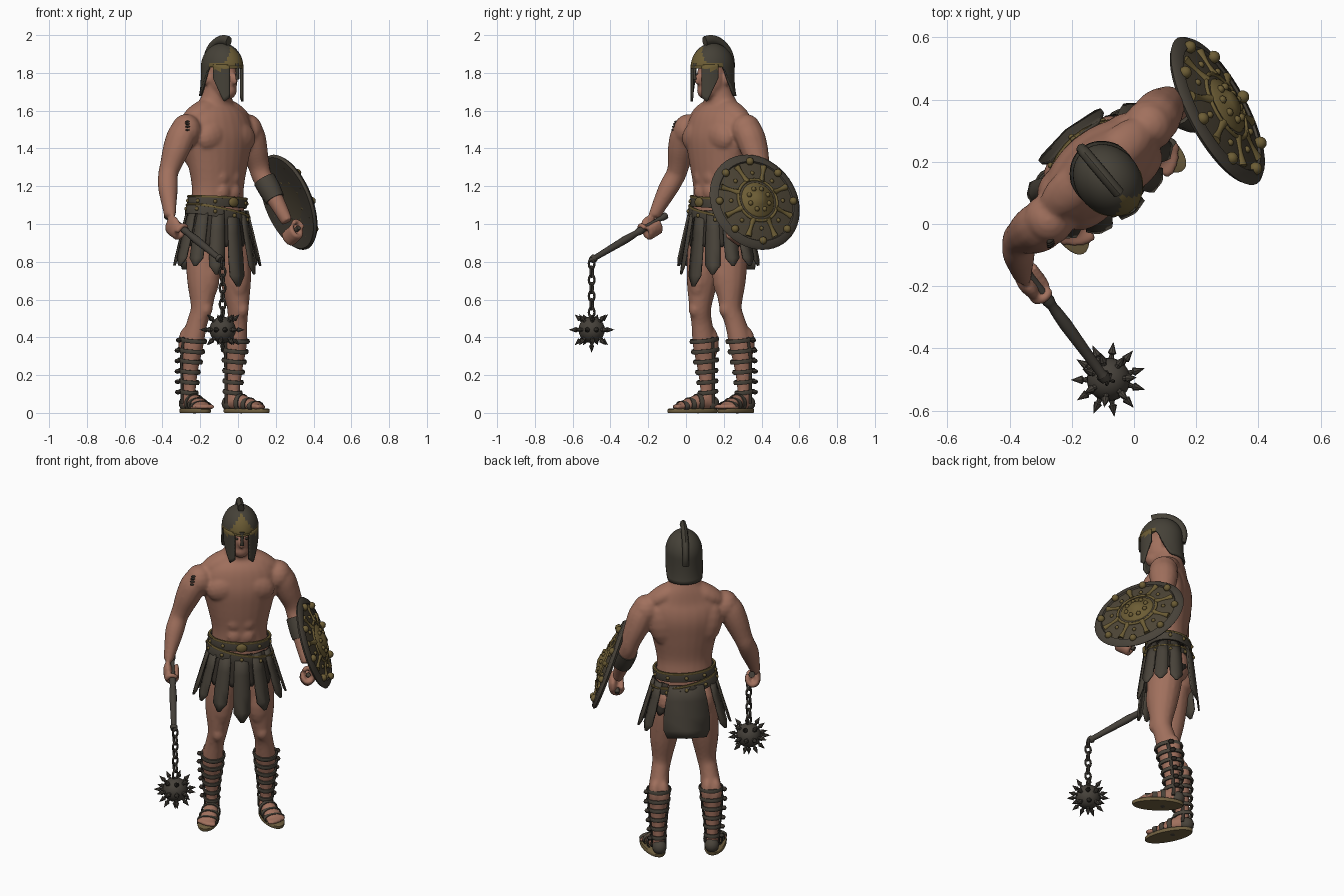
import bpy, bmesh
from math import sin, cos, pi, radians
from mathutils import Matrix, Vector
if "Cube" in bpy.data.objects:
    bpy.data.objects.remove(bpy.data.objects["Cube"])
# The figure is modelled facing -y, then turned and placed
MOVE, ROT = Matrix.Translation, Matrix.Rotation
STAND = MOVE((-.1, .16, 0)) @ ROT(radians(40), 4, 'Z')

def material(name, *rgb):
    m = bpy.data.materials.new(name)
    m.use_nodes = True
    m.diffuse_color = m.node_tree.nodes["Principled BSDF"].inputs["Base Color"].default_value = (*rgb, 1)
    return m
SKIN, LEATHER = material("skin", .355, .163, .11), material("leather", .066, .056, .042)
DARK, BRONZE = material("dark_leather", .038, .031, .024), material("bronze", .15, .108, .035)
STEEL, HELM = material("dark_steel", .06, .052, .042), material("helmet_metal", .06, .053, .039)
SOLE, SHIELD = material("sole_tan", .16, .115, .05), material("shield_brown", .075, .06, .037)

def emit(name, bm, *mats, rule=lambda c: 0, thick=0, angle=50):
    bmesh.ops.remove_doubles(bm, verts=bm.verts, dist=1e-5)
    bmesh.ops.recalc_face_normals(bm, faces=bm.faces)
    for f in bm.faces:
        f.material_index = rule(f.calc_center_median())
    bm.transform(STAND)
    me = bpy.data.meshes.new(name)
    bm.to_mesh(me)
    for m in mats:
        me.materials.append(m)
    ob = bpy.data.objects.new(name, me)
    bpy.context.collection.objects.link(ob)
    if thick:
        mod = ob.modifiers.new("thickness", 'SOLIDIFY')
        mod.thickness, mod.offset = thick, 0
    bpy.ops.object.select_all(action='DESELECT')
    ob.select_set(True)
    bpy.context.view_layer.objects.active = ob
    bpy.ops.object.shade_smooth_by_angle(angle=radians(angle))
    return ob

def bridge(bm, rows, closed=False, wrap=True):
    n = len(rows[0])
    for a, b in list(zip(rows, rows[1:])) + ([(rows[-1], rows[0])] if closed else []):
        for i in range(n if wrap else n - 1):
            bm.faces.new((a[i], a[(i + 1) % n], b[(i + 1) % n], b[i]))

def lathe(bm, prof, n=24, mat=Matrix(), closed=False):
    ring = [2 * pi * i / n for i in range(n)]
    bridge(bm, [[bm.verts.new(mat @ Vector((r * cos(a), r * sin(a), z))) for a in ring] for r, z in prof], closed)

def loft(bm, secs, n=14, ref=(1, 0, 0), sub=4):
    """Tube through (x, y, z, rx, ry) sections, smoothed between them."""
    s, fine, ref, rows = [secs[0], *secs, secs[-1]], [], Vector(ref), []
    for i in range(1, len(s) - 2):
        for t in [k / sub for k in range(sub)]:
            fine.append([.5 * (2 * b + (c - a) * t + (2 * a - 5 * b + 4 * c - d) * t * t
                               + (3 * b - a - 3 * c + d) * t ** 3) for a, b, c, d in zip(*s[i - 1:i + 3])])
    fine.append(secs[-1])
    pts = [Vector(q[:3]) for q in fine]
    for i, q in enumerate(fine):
        t = (pts[min(i + 1, len(pts) - 1)] - pts[max(i - 1, 0)]).normalized()
        x = (ref - t * t.dot(ref)).normalized()
        rows.append([bm.verts.new(pts[i] + x * q[3] * cos(a) + t.cross(x) * q[4] * sin(a))
                     for a in [2 * pi * k / n for k in range(n)]])
    bridge(bm, rows)
    bm.faces.new(rows[0])
    bm.faces.new(rows[-1])

def ball(bm, c, r, rot=Matrix(), seg=16):
    r = r if isinstance(r, tuple) else (r, r, r)
    bmesh.ops.create_uvsphere(bm, u_segments=seg, v_segments=seg // 2, radius=1,
                              matrix=MOVE(c) @ rot @ Matrix.Diagonal((*r, 1)))

def aim(loc, d):
    return MOVE(loc) @ Vector(d).to_track_quat('Z', 'Y').to_matrix().to_4x4()

def band(bm, mat, rx, ry, h, t=.01):
    k = t / rx
    lathe(bm, [(.96, -h), (1 + k * .6, -h), (1 + k, 0), (1 + k * .6, h), (.96, h)], 32,
          mat @ Matrix.Diagonal((rx, ry, 1, 1)), closed=True)

def surf(bm, f, nu, nv):
    bridge(bm, [[bm.verts.new(f(i / nu, j / nv)) for i in range(nu + 1)] for j in range(nv + 1)], wrap=False)

# Key positions
RIGHT_HAND, LEFT_HAND = Vector((-.395, -.115, .98)), Vector((.368, -.165, .95))
TAIL, TIP = Vector((-.384, -.025, 1.045)), Vector((-.417, -.512, .81))
HAFT, GRIP = (TIP - TAIL).normalized(), Vector((0, -.85, .5)).normalized()
LEG = [(.085, .02, 1, .085, .1), (.1, .01, .85, .092, .1), (.115, 0, .7, .08, .086), (.125, -.005, .56, .056, .062),
       (.138, .015, .48, .052, .058), (.15, .045, .36, .058, .066), (.153, .06, .22, .042, .047),
       (.152, .068, .1, .033, .04), (.152, .065, .04, .035, .04)]

def leg_at(z):
    a, b = next((a, b) for a, b in zip(LEG, LEG[1:]) if b[2] <= z <= a[2])
    return [p + (q - p) * (a[2] - z) / (a[2] - b[2]) for p, q in zip(a, b)]

# Body: overlapping muscle forms fused into one skin
bm = bmesh.new()
loft(bm, [(0, .02, .92, .11, .09), (0, .015, 1, .165, .112), (0, .015, 1.1, .16, .11), (0, .01, 1.2, .157, .107),
          (0, .01, 1.33, .184, .124), (0, .012, 1.45, .214, .134), (0, .015, 1.54, .205, .118),
          (0, .025, 1.61, .145, .09), (0, .02, 1.66, .09, .078), (0, 0, 1.75, .066, .07)], n=24)
for c, r in (((0, -.03, 1.77), (.074, .09, .115)), ((0, -.065, 1.705), (.052, .054, .048)),
             ((0, -.124, 1.765), (.016, .024, .032)), ((-.228, 0, 1.495), (.08, .084, .088)),
             ((.216, .025, 1.495), (.08, .084, .088))):
    ball(bm, c, r)
for s in (-1, 1):
    ball(bm, (s * .088, -.06, 1.465), (.108, .056, .08), ROT(s * .3, 4, 'Y'))     # chest
    ball(bm, (s * .125, .06, 1.42), (.085, .062, .14), ROT(s * .2, 4, 'Y'))       # back
    ball(bm, (s * .11, .025, 1.59), (.135, .072, .055), ROT(s * .5, 4, 'Y'))      # shoulder slope
    ball(bm, (s * .08, .08, .95), (.085, .07, .095))                              # seat
    ball(bm, (s * .08, .012, 1.77), (.014, .024, .034))                           # ear
    for z in (1.17, 1.25, 1.33):
        ball(bm, (s * .037, -.086, z), (.038, .02, .042))                         # abdomen
    loft(bm, [(s * x, *q) for x, *q in LEG])
    ball(bm, (s * .105, -.045, .73), (.06, .05, .13))
    ball(bm, (s * .125, -.045, .55), (.035, .03, .045))
    for side in (-1, 1):
        ball(bm, (s * .148 + side * .024, .07, .37), (.036, .045, .085))          # calf
    loft(bm, [(s * .147, .1, .045, .035, .03), (s * .155, .05, .06, .04, .045),
              (s * .17, -.02, .05, .047, .038), (s * .19, -.085, .036, .052, .022)])
    for i in range(5):
        ball(bm, (s * (.157 + i * .02), -.118 + i * i * .003, .032), (.013, .032, .016))
loft(bm, [(-.19, 0, 1.53, .05, .06), (-.25, 0, 1.48, .074, .08), (-.29, .005, 1.4, .07, .077),
          (-.325, .012, 1.31, .056, .06), (-.345, .01, 1.26, .052, .055), (-.37, -.02, 1.19, .053, .053),
          (-.395, -.06, 1.1, .038, .042), (-.41, -.085, 1.04, .028, .036)])
loft(bm, [(.18, .02, 1.53, .05, .06), (.235, .027, 1.48, .074, .08), (.27, .035, 1.4, .07, .077),
          (.305, .038, 1.31, .056, .06), (.318, .025, 1.25, .052, .055), (.335, -.02, 1.18, .051, .051),
          (.355, -.09, 1.07, .038, .04), (.365, -.125, 1.01, .028, .035)])
# Fists: palm, fingers and thumb curl round the held bars
for s, c, d in ((-1, RIGHT_HAND, HAFT), (1, LEFT_HAND, GRIP)):
    u = Vector((s, 0, 0))
    u = (u - d * u.dot(d)).normalized()
    v = d.cross(u) * (-1 if d.cross(u).z > 0 else 1)
    ball(bm, c + u * .022 - v * .008, (.026, .052, .056))
    for i in range(5):
        base, turn = c + d * (i - 1.5) * .023, -2.6 if i == 4 else 3.8
        loft(bm, [(*(base + u * .03 * cos(a) + v * .042 * sin(a)), .015, .015)
                  for a in [turn * k / 5 for k in range(6)]], n=8, ref=d, sub=2)
body = emit("body_skin", bm, SKIN, angle=180)
mod = body.modifiers.new("fuse", 'REMESH')
mod.mode, mod.voxel_size, mod.use_smooth_shade = 'VOXEL', .0085, True
mod = body.modifiers.new("soften", 'SMOOTH')
mod.factor, mod.iterations = .5, 9
# Eyes and shoulder scar stitches
bm = bmesh.new()
for s in (-1, 1):
    ball(bm, (s * .028, -.108, 1.79), (.014, .008, .007))
for k in range(5):
    ball(bm, Vector((-.228, 0, 1.495)) + Vector((-.55, -.83, .7 - k * .22)).normalized() * .08, (.016, .008, .006))
emit("eyes_and_scar", bm, DARK)

# Helmet: dome with peaked brow and flared neck guard, cheek guards, nose guard, crest
def dome(u, v):
    a, phi, w = 2 * pi * u, min(v / .7, 1) * pi / 2, max(0, v - .7) / .3
    front = -sin(a)
    drop = .152 * min(1, max(0, .05 - front) * 1.7) ** .8
    r = sin(phi) * (1 + .12 * max(front, 0) ** 8 * v ** 3) + .1 * w ** 3 * min(1, max(0, -front) * 2)
    return Vector((.098 * r * cos(a), -.025 + .117 * r * sin(a), 1.83 + .122 * cos(phi) - drop * w))

def cheek(u, v):
    a, low = radians(23 + 47 * u), 1.645 + .2 * max(0, u - .35) + .07 * max(0, .35 - u)
    return Vector((.1 * sin(a), -.025 - .117 * cos(a), 1.845 + (low - 1.845) * v))
bm, guards = bmesh.new(), bmesh.new()
surf(bm, dome, 48, 24)
emit("helmet_dome", bm, HELM, BRONZE, thick=.012,
     rule=lambda c: int(c.y < -.04 and c.z < 1.853 + max(0, .085 - abs(c.x) * 1.5)))
for s in (-1, 1):
    surf(guards, lambda u, v: Matrix.Diagonal((s, 1, 1)) @ cheek(u, v), 10, 8)
emit("cheek_guards", guards, HELM, BRONZE, thick=.012, rule=lambda c: int(c.z > 1.815))
bm = bmesh.new()
loft(bm, [(0, -.148, 1.85, .014, .008), (0, -.15, 1.8, .009, .007), (0, -.148, 1.765, .012, .006)], n=8)
crest = [(radians(112 - 16 * k), .147 - .0025 * k, .028 - .0015 * k) for k in range(9)]
loft(bm, [(0, -.025 + r * cos(a), 1.83 + r * sin(a), .019, h) for a, r, h in crest], n=8)
emit("helmet_crest_and_nose_guard", bm, HELM)
# Belts: edged waist belt and a slanted one below
bm, trim = bmesh.new(), bmesh.new()
for z, tilt, rx, ry in ((1.115, .05, .166, .12), (1.045, .2, .18, .13)):
    m = MOVE((0, .015, z)) @ ROT(tilt, 4, 'Y')
    band(bm, m, rx, ry, .026, .014)
    band(trim, m @ MOVE((0, 0, .024)), rx + .006, ry + .006, .006, .008)
    for a in [2 * pi * k / 10 - pi / 2 for k in range(10)]:
        ball(trim, m @ Vector(((rx + .011) * cos(a), (ry + .011) * sin(a), 0)), .011, seg=10)
ball(trim, (0, -.12, 1.115), (.032, .014, .026))
emit("belts", bm, LEATHER)
emit("belt_trim", trim, BRONZE)

# Skirt straps, hanging nearly straight in front and spreading at the sides
def strap(bm, a, width, length, flare, base, tip=.2):
    rows, out = [], Vector((cos(a), sin(a), 0))
    for t, w in ((0, .75), (.3, .9), (.6, 1), (.86, 1), (1, tip)):
        c = Vector(((base + flare * t) * cos(a), .015 + (base - .045 + flare * t * .5) * sin(a), 1.07 - length * t))
        rows.append([bm.verts.new(c + (Vector((-out.y, out.x, 0)) * k / 2 - out * abs(k) * .06) * width * w)
                     for k in (-1, 0, 1)])
    bridge(bm, rows, wrap=False)
outer, inner = bmesh.new(), bmesh.new()
for a in [2 * pi * k / 12 - pi / 2 for k in range(12)]:
    if sin(a) < .85:
        mid = max(-sin(a), 0) ** 6
        strap(outer, a, .074 + .022 * mid, .29 + .11 * mid, .085, .176)
        strap(inner, a + pi / 12, .062, .19, .045, .17)
strap(outer, pi / 2, .26, .31, .07, .178, tip=.85)
emit("skirt_straps", outer, LEATHER, thick=.01, angle=30)
emit("skirt_under_straps", inner, DARK, thick=.008, angle=30)
# Sandals and shin wraps
for s, side in ((-1, "right"), (1, "left")):
    wraps, ties, sole, turn = bmesh.new(), bmesh.new(), bmesh.new(), ROT(s * .24, 4, 'Z')
    for k in range(6):
        x, y, z, rx, ry = leg_at(.11 + k * .055)
        band(wraps, MOVE((s * x, y + .003, z)) @ ROT(.12, 4, 'X'), rx + .006, ry + .009, .011, .009)
        ball(ties, (s * (x + rx + .016), y + .03, z), (.016, .018, .013), seg=8)
    for b in (-1, 1):
        loft(ties, [(s * p[0] + b * (p[3] + .005), p[1] + .01, p[2], .006, .01)
                    for p in map(leg_at, (.4, .3, .2, .1, .05))], n=8)
    for x, y, z, rx, rz in ((.187, -.075, .035, .056, .027), (.175, -.035, .042, .053, .037), (.162, .01, .05, .05, .047)):
        band(wraps, MOVE((s * x, y, z)) @ turn @ ROT(pi / 2, 4, 'X'), rx, rz, .013, .006)
    ball(wraps, (s * .148, .092, .05), (.041, .042, .042))
    lathe(sole, [(0, 0), (.97, 0), (1, .006), (1, .018), (.95, .022), (0, .022)], 32,
          MOVE((s * .178, -.015, 0)) @ turn @ Matrix.Diagonal((.06, .145, 1, 1)))
    for part, b, m in (("wraps", wraps, LEATHER), ("ties", ties, DARK), ("sole", sole, SOLE)):
        emit(side + "_sandal_" + part, b, m)
# Flail: haft, chain, spiked ball
bm, HUB = bmesh.new(), Vector((-.41, -.517, .44))
loft(bm, [(*TAIL.lerp(TIP, t), r, r) for t, r in ((0, .018), (.05, .018), (.08, .013), (.25, .014), (.36, .021),
          (.4, .016), (.55, .021), (.94, .015), (.96, .022), (1, .018))], n=12, sub=2)
emit("flail_haft", bm, STEEL)
bm, link = bmesh.new(), [(.016 + .0065 * cos(a), .0065 * sin(a)) for a in [pi * k / 3 for k in range(6)]]
for k in range(7):
    m = MOVE((HUB.x, HUB.y, .79 - k * .043)) @ ROT(k * pi / 2 + .5, 4, 'Z') @ Matrix.Diagonal((1, 1, 1.5, 1))
    lathe(bm, link, 14, m @ ROT(pi / 2, 4, 'X'), closed=True)
emit("flail_chain", bm, STEEL)
bm = bmesh.new()
ball(bm, HUB, .07, seg=24)
for lat, count in ((-90, 1), (-42, 7), (0, 11), (42, 7)):
    for a, e in [(2 * pi * (k + .3) / count, radians(lat)) for k in range(count)]:
        lathe(bm, [(.011, .062), (.007, .08), (.014, .085), (0, .122)], 8,
              aim(HUB, (cos(a) * cos(e), sin(a) * cos(e), sin(e))))
emit("flail_ball", bm, STEEL, angle=35)
# Round shield with raised bronze ornament, bracer and grip
S, bm, gold, straps = aim((.412, -.08, 1.115), (.925, -.189, .33)), bmesh.new(), bmesh.new(), bmesh.new()
lathe(bm, [(0, .045), (.1, .038), (.2, .016), (.218, .012), (.223, .02), (.255, .014), (.267, 0), (.255, -.012),
           (.2, -.004), (.1, .016), (0, .022)], 48, S)
lathe(gold, [(.115 + .008 * cos(a), .035 + .008 * sin(a)) for a in [pi * k / 4 for k in range(8)]], 40, S, closed=True)
lathe(gold, [(.1, .034), (.09, .048), (.05, .055), (.035, .07), (0, .076)], 24, S)
for R in [S @ ROT(2 * pi * (k + .5) / 8, 4, 'Z') for k in range(8)]:
    ball(gold, R @ Vector((.06, 0, .053)), .014, seg=8)
    loft(gold, [(*(R @ Vector((r, 0, z))), w, w) for r, z, w in ((.11, .03, .019), (.16, .022, .011), (.21, .012, .019))], n=8)
    ball(gold, R @ ROT(pi / 8, 4, 'Z') @ Vector((.222, 0, .022)), .021, seg=12)
    ball(gold, R @ ROT(pi / 8, 4, 'Z') @ Vector((.155, 0, .026)), .012, seg=8)
emit("shield", bm, LEATHER, SHIELD, rule=lambda c: int((S.inverted() @ c).z > .011 and (S.inverted() @ c).xy.length < .21))
emit("shield_ornament", gold, BRONZE)
loft(straps, [(*(LEFT_HAND + GRIP * t), .013, .013) for t in (-.06, .06)], n=10)
loft(straps, [(.322, .012, 1.235, .059, .061), (.335, -.02, 1.18, .059, .059), (.344, -.05, 1.13, .052, .053)])
emit("bracer_and_grip", straps, LEATHER)
